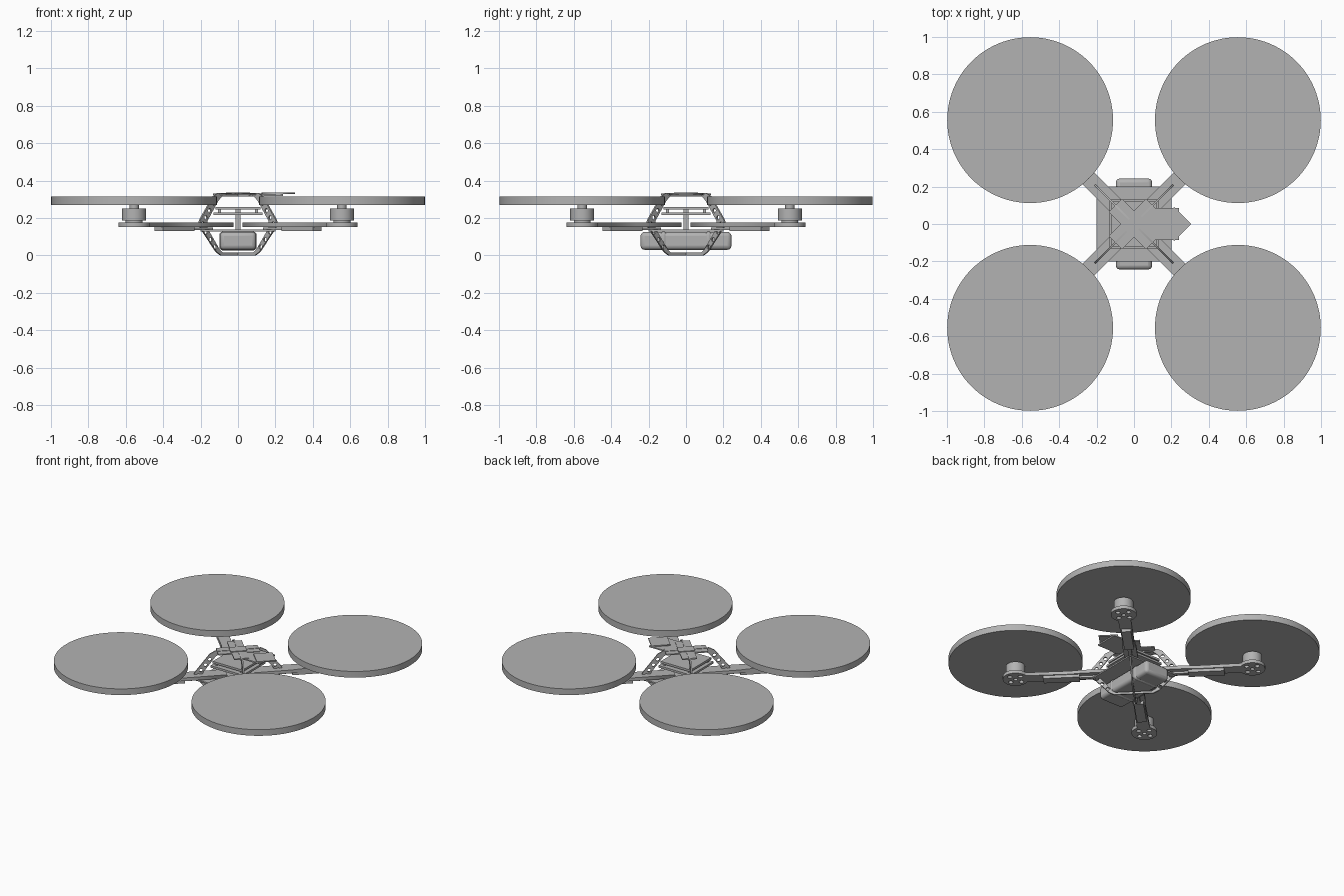
import bpy
from math import sin, cos, pi, radians
from mathutils import Matrix

if "Cube" in bpy.data.objects:
    bpy.data.objects.remove(bpy.data.objects["Cube"])

grey = bpy.data.materials.new("neutral_grey")
grey.use_nodes = True
COLOUR = (0.45, 0.45, 0.45, 1)
grey.diffuse_color = COLOUR
grey.node_tree.nodes["Principled BSDF"].inputs["Base Color"].default_value = COLOUR

CORNERS = [("front_left", -45), ("back_left", 45), ("back_right", 135), ("front_right", 225)]


def spin(angle):
    return Matrix.Rotation(radians(angle), 4, "Z")


def box(name, x, y, z, angle=0, bevel=0.0, segments=3):
    """Box from (min, max) ranges, turned about the vertical axis."""
    bpy.ops.mesh.primitive_cube_add(size=1)
    ob = bpy.context.object
    ob.name = name
    ob.data.materials.append(grey)
    centre = Matrix.Translation([(a + b) / 2 for a, b in (x, y, z)])
    ob.data.transform(centre @ Matrix.Diagonal([b - a for a, b in (x, y, z)] + [1]))
    ob.matrix_world = spin(angle)
    if bevel:
        mod = ob.modifiers.new("rounded_edges", "BEVEL")
        mod.width, mod.segments = bevel, segments
        bpy.ops.object.shade_smooth_by_angle(angle=radians(30))
    return ob


def cylinder(name, radius, z0, z1, r, angle, sides=40):
    bpy.ops.mesh.primitive_cylinder_add(vertices=sides, radius=radius, depth=z1 - z0)
    ob = bpy.context.object
    ob.name = name
    ob.data.materials.append(grey)
    ob.matrix_world = spin(angle) @ Matrix.Translation((r, 0, (z0 + z1) / 2))
    bpy.ops.object.shade_smooth_by_angle(angle=radians(30))
    return ob


def circle(cx, cy, r, n=16, start=0.0, sweep=2 * pi):
    steps = n if sweep >= 2 * pi else n - 1
    return [(cx + r * cos(start + sweep * i / steps), cy + r * sin(start + sweep * i / steps))
            for i in range(n)]


def plate(name, loops, thickness, matrix):
    """Flat sheet from an outline and its holes, turned into a mesh."""
    cu = bpy.data.curves.new(name, "CURVE")
    cu.dimensions, cu.fill_mode, cu.extrude = "2D", "BOTH", thickness / 2
    for loop in loops:
        sp = cu.splines.new("POLY")
        sp.points.add(len(loop) - 1)
        for p, (x, y) in zip(sp.points, loop):
            p.co = (x, y, 0, 1)
        sp.use_cyclic_u = True
    helper = bpy.data.objects.new(name + "_outline", cu)
    bpy.context.collection.objects.link(helper)
    deps = bpy.context.evaluated_depsgraph_get()
    mesh = bpy.data.meshes.new_from_object(helper.evaluated_get(deps))
    bpy.data.objects.remove(helper)
    mesh.materials.clear()
    mesh.materials.append(grey)
    ob = bpy.data.objects.new(name, mesh)
    bpy.context.collection.objects.link(ob)
    ob.matrix_world = matrix
    return ob


# Arms, motors, speed controllers and rotor discs
R = 0.555 * 2 ** 0.5
pad = circle(R, 0, 0.085, 28, -radians(150), radians(300))
arm_outline = [(0.08, 0.045), (0.08, -0.045), (0.35, -0.045), (0.42, -0.038)] + pad \
    + [(0.42, 0.038), (0.35, 0.045)]
pad_holes = [circle(R + 0.05 * cos(a), 0.05 * sin(a), 0.016, 12)
             for a in (pi / 4, 3 * pi / 4, -pi / 4, -3 * pi / 4)]
pad_holes.append(circle(R, 0, 0.014, 12))
for side, ang in CORNERS:
    plate("arm_" + side, [arm_outline] + pad_holes, 0.024,
          spin(ang) @ Matrix.Translation((0, 0, 0.163)))
    cylinder("motor_base_" + side, 0.045, 0.175, 0.19, R, ang)
    cylinder("motor_bell_" + side, 0.064, 0.187, 0.25, R, ang)
    cylinder("motor_shaft_" + side, 0.025, 0.25, 0.272, R, ang, 20)
    cylinder("rotor_disc_" + side, 0.443, 0.27, 0.315, R, ang, 96)
    box("speed_controller_" + side, (0.36, 0.6), (-0.032, 0.032), (0.13, 0.151), ang)
    box("power_cable_" + side, (0.2, 0.36), (-0.012, 0.012), (0.135, 0.15), ang)

# Two crossed upright frames with lightening holes
half = [(0.13, 0.0), (0.165, 0.018), (0.285, 0.148), (0.297, 0.168), (0.29, 0.19),
        (0.19, 0.315), (0.155, 0.334)]
inner = [(0.12, 0.016), (0.142, 0.03), (0.235, 0.145), (0.24, 0.168), (0.235, 0.185),
         (0.155, 0.29), (0.125, 0.316)]


def mirrored(points):
    return points + [(-x, z) for x, z in reversed(points)]


holes = []
for s in (1, -1):
    for a, b in (((0.175, 0.045), (0.245, 0.125)), ((0.248, 0.202), (0.19, 0.277))):
        for t in (0, 0.5, 1):
            holes.append(circle(s * (a[0] + (b[0] - a[0]) * t), a[1] + (b[1] - a[1]) * t, 0.012, 10))
    holes.append(circle(s * 0.268, 0.165, 0.015, 10))
upright = Matrix.Rotation(pi / 2, 4, "X")
for name, ang in (("upright_frame_a", 45), ("upright_frame_b", -45)):
    plate(name, [mirrored(half), mirrored(inner)] + holes, 0.01, spin(ang) @ upright)

# Body plate, battery and its strap
box("body_plate", (-0.2, 0.2), (-0.2, 0.2), (0.128, 0.138))
box("battery", (-0.097, 0.097), (-0.243, 0.243), (0.03, 0.126), bevel=0.022)
for y in (-0.12, 0.12):
    box("battery_strap", (-0.1, 0.1), (y - 0.02, y + 0.02), (0.026, 0.128), bevel=0.02)

# Electronics stack
box("stack_lower_board", (-0.13, 0.13), (-0.13, 0.13), (0.215, 0.23))
box("stack_upper_board", (-0.12, 0.12), (-0.12, 0.12), (0.245, 0.26))
box("stack_post", (-0.013, 0.013), (-0.013, 0.013), (0.138, 0.25))
for sx in (-1, 1):
    for sy in (-1, 1):
        x, y = sx * 0.1, sy * 0.1
        box("stack_spacer", (x - 0.008, x + 0.008), (y - 0.008, y + 0.008), (0.225, 0.25))

# Top deck: crossed bands, bridge and the diamond antenna plate
for name, ang in (("top_band_a", 45), ("top_band_b", -45)):
    box(name, (-0.14, 0.14), (-0.05, 0.05), (0.322, 0.331), ang)
box("top_bridge", (0.06, 0.24), (-0.085, 0.085), (0.318, 0.327))
diamond = plate("antenna_plate", [circle(0.215, 0, 0.09, 4)], 0.008,
                Matrix.Translation((0, 0, 0.331)))
box("receiver", (-0.055, 0.055), (-0.035, 0.035), (0.328, 0.337), 45)
